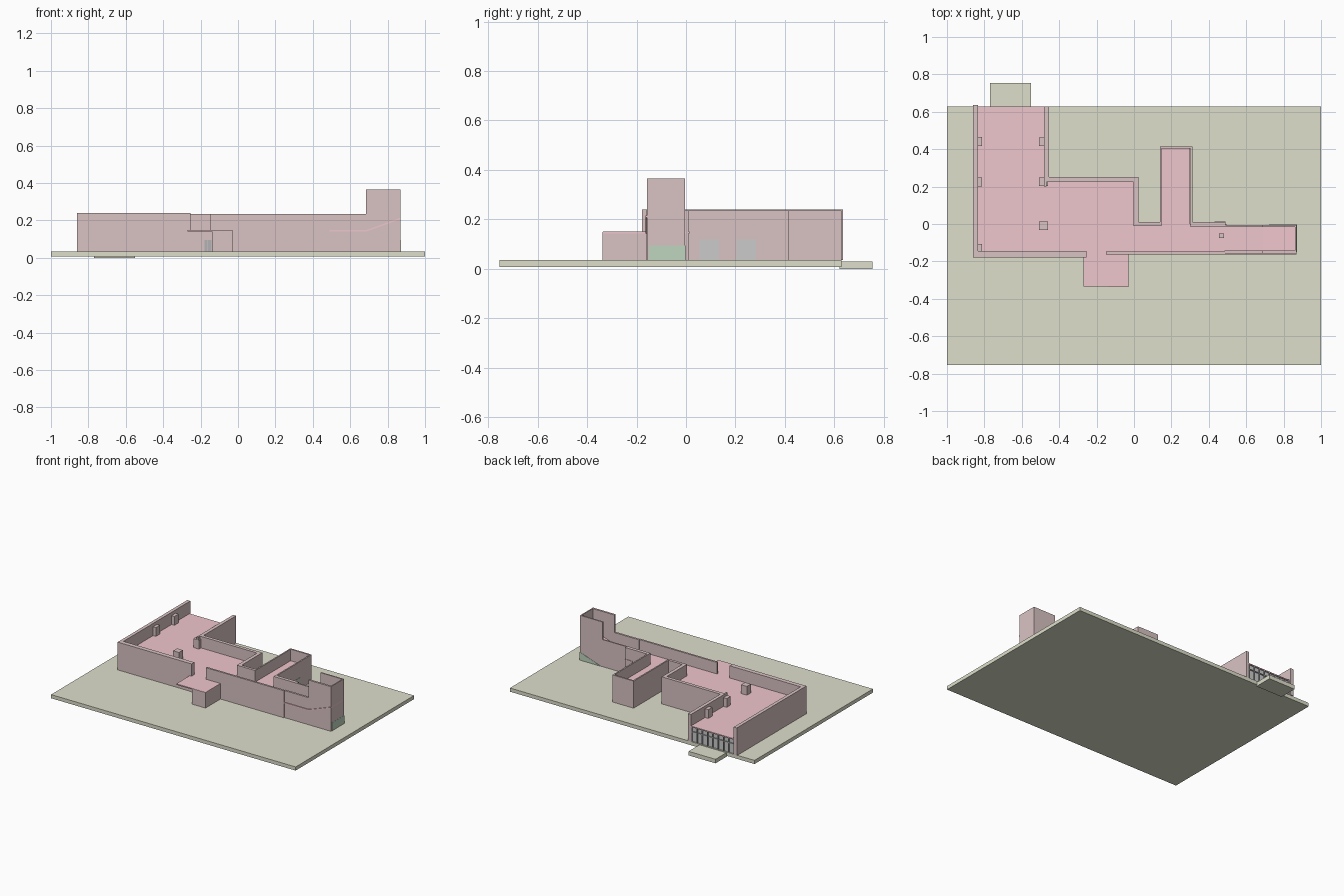
import bpy, bmesh
from mathutils import Vector

if "Cube" in bpy.data.objects:
    bpy.data.objects.remove(bpy.data.objects["Cube"])

def material(name, rgb):
    m = bpy.data.materials.new(name)
    m.diffuse_color = (*rgb, 1)
    m.use_nodes = True
    m.node_tree.nodes["Principled BSDF"].inputs["Base Color"].default_value = m.diffuse_color
    return m

GRASS = material("ground_green", (0.73, 0.74, 0.60))
WALL = material("wall_rose", (0.70, 0.55, 0.55))
FLOOR = material("floor_pink", (0.87, 0.57, 0.61))
GLASS = material("glass_grey", (0.80, 0.81, 0.83))
FRAME = material("frame_grey", (0.45, 0.45, 0.47))
BANK = material("bank_green", (0.52, 0.66, 0.52))

def extrude(name, points, offset, mat):
    """Solid made by sweeping a flat outline along an offset."""
    bm = bmesh.new()
    face = bm.faces.new([bm.verts.new(p) for p in points])
    res = bmesh.ops.extrude_face_region(bm, geom=[face])
    bmesh.ops.translate(bm, vec=Vector(offset),
                        verts=[v for v in res["geom"] if isinstance(v, bmesh.types.BMVert)])
    bmesh.ops.recalc_face_normals(bm, faces=bm.faces[:])
    me = bpy.data.meshes.new(name)
    bm.to_mesh(me)
    bm.free()
    me.materials.append(mat)
    ob = bpy.data.objects.new(name, me)
    bpy.context.collection.objects.link(ob)
    return ob

def plan(name, pts, z0, z1, mat):
    return extrude(name, [(x, y, z0) for x, y in pts], (0, 0, z1 - z0), mat)

def side(name, pts, y0, y1, mat):
    return extrude(name, [(x, y0, z) for x, z in pts], (0, y1 - y0, 0), mat)

def box(name, x0, x1, y0, y1, z0, z1, mat):
    return plan(name, [(x0, y0), (x1, y0), (x1, y1), (x0, y1)], z0, z1, mat)

G, DECK, TOP = 0.035, 0.15, 0.235   # ground, upper floor and wall top levels

# Site
box("ground", -1, 1, -0.755, 0.628, 0.008, G, GRASS)
box("entrance_step", -0.77, -0.55, 0.62, 0.755, 0, 0.03, GRASS)

# Upper floor of hall, middle room, porch, corridor and wing
plan("upper_floor", [(-.84, -.16), (-.27, -.16), (-.27, -.335), (-.03, -.335),
                     (-.03, -.155), (.495, -.155), (.495, 0), (.3, 0), (.3, .408),
                     (.148, .408), (.148, 0), (.01, 0), (.01, .235), (-.47, .235),
                     (-.47, .628), (-.84, .628)], 0.142, DECK, FLOOR)

# Hall walls: one U-like outline plus the right wall running into the middle room
plan("hall_wall", [(-.86, -.178), (-.255, -.178), (-.255, -.145), (-.835, -.145),
                   (-.835, .635), (-.86, .635)], G, 0.24, WALL)
plan("middle_wall", [(-.48, .2), (-.468, .2), (-.468, .225), (-.002, .225), (-.002, -.01),
                     (.148, -.01), (.148, .403), (.302, .403), (.302, -.015), (.49, -.015),
                     (.49, .01), (.312, .01), (.312, .415), (.138, .415), (.138, .01),
                     (.024, .01), (.024, .25), (-.455, .25), (-.455, .628), (-.48, .628)],
     G, TOP, WALL)
box("corridor_front_wall", -0.15, 0.49, -0.162, -0.148, G, TOP, WALL)

# Tower with stepped side walls, open on top and towards the corridor
step = [(.485, G), (.87, G), (.87, .365), (.685, .365), (.685, TOP), (.485, TOP)]
side("tower_front_wall", step, -0.157, -0.142, WALL)
side("tower_back_wall", step, -0.015, -0.005, WALL)
box("tower_end_wall", 0.862, 0.87, -0.157, -0.005, G, 0.365, WALL)
ramp = [(.49, .142), (.69, .142), (.87, .207), (.87, .215), (.69, DECK), (.49, DECK)]
side("sloping_floor", ramp, -0.163, -0.01, FLOOR)
side("grass_bank", [(.70, G), (.872, G), (.872, .095)], -0.15, -0.003, BANK)
box("back_ledge", 0.43, 0.49, 0.005, 0.014, 0.143, DECK, FLOOR)
box("corridor_post", 0.455, 0.48, -0.075, -0.05, DECK, 0.165, WALL)

# Porch: solid block on the right, canopy with recessed wall on the left
box("porch_block", -0.14, -0.03, -0.337, -0.15, G, 0.149, WALL)
box("porch_recessed_wall", -0.27, -0.14, -0.18, -0.16, G, 0.142, WALL)
for i in range(2):
    x = -0.18 + i * 0.02
    box("porch_door", x, x + 0.018, -0.185, -0.18, G, 0.095, FRAME)

# Columns along both hall walls
for y in (0.44, 0.225, -0.13):
    box("hall_column_left", -0.84, -0.812, y - 0.024, y + 0.024, G, 0.215, WALL)
for y in (0.44, 0.225, -0.01):
    box("hall_column_right", -0.507, -0.46, y - 0.023, y + 0.023, G, 0.215, WALL)

# Glazed hall entrance with mullions
box("entrance_glass", -0.835, -0.48, 0.614, 0.619, G, 0.142, GLASS)
for i in range(9):
    x = -0.83 + i * 0.0432
    box("entrance_mullion", x - 0.003, x + 0.003, 0.612, 0.628, G, 0.142, FRAME)
box("entrance_rail", -0.835, -0.48, 0.612, 0.626, 0.105, 0.111, FRAME)

# Wing doors
for y in (0.055, 0.205):
    box("wing_door", 0.305, 0.314, y, y + 0.078, G, 0.118, GLASS)
